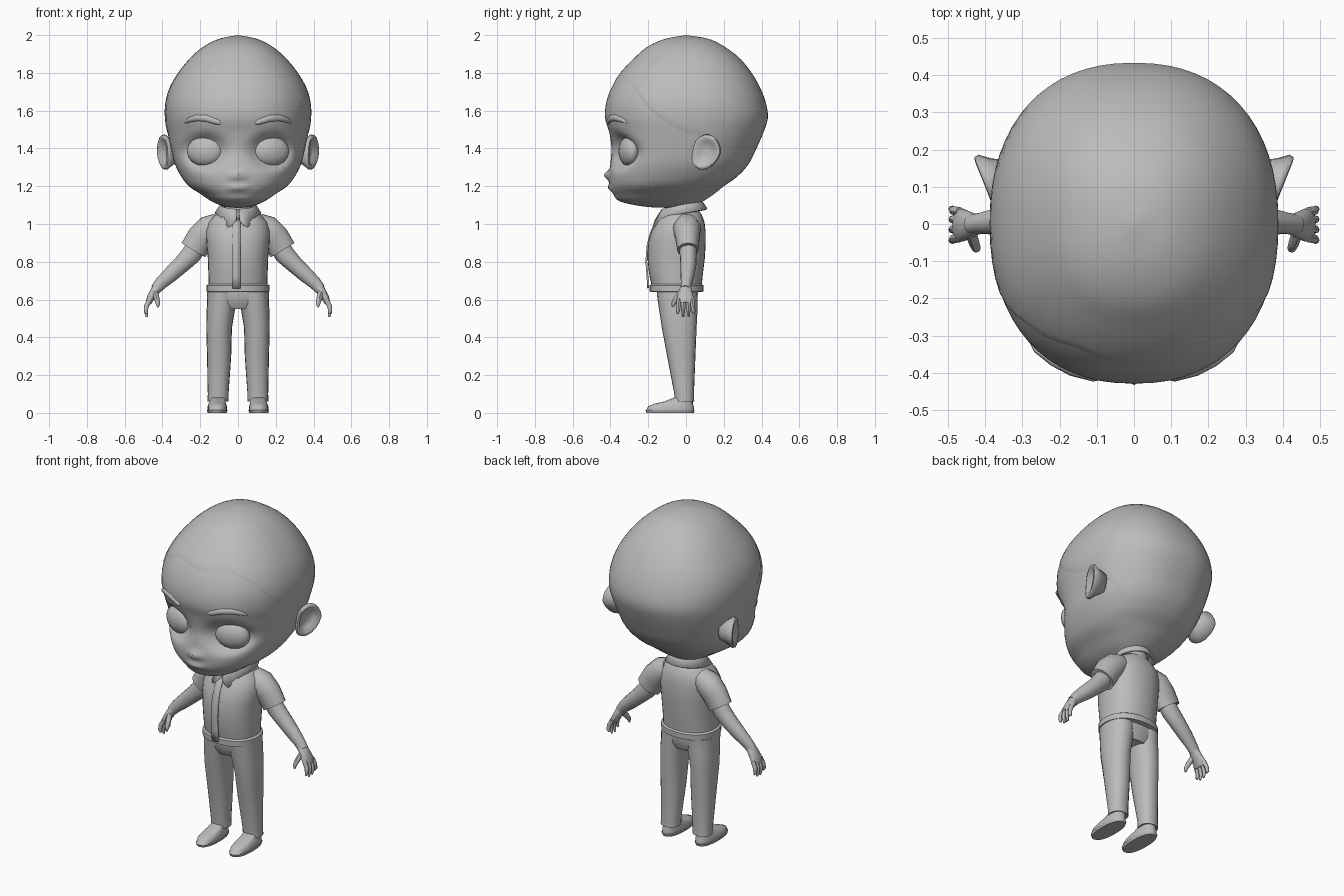
import bpy, bmesh
from math import sin, cos, pi, exp, copysign
from mathutils import Vector

cube = bpy.data.objects.get("Cube")
if cube:
    bpy.data.objects.remove(cube)

GREY = (0.5, 0.5, 0.5, 1)
mat = bpy.data.materials.new("plain grey")
mat.use_nodes = True
mat.diffuse_color = GREY
mat.node_tree.nodes["Principled BSDF"].inputs["Base Color"].default_value = GREY


def skin(name, rings, closed=True, capped=True, thick=0, angle=0.8):
    """Bridge rings of points into one smooth mesh."""
    bm = bmesh.new()
    rows = [[bm.verts.new(p) for p in ring] for ring in rings]
    n = len(rows[0])
    for a, b in zip(rows, rows[1:]):
        for i in range(n if closed else n - 1):
            j = (i + 1) % n
            bm.faces.new((a[i], a[j], b[j], b[i]))
    if capped:
        bm.faces.new(rows[0])
        bm.faces.new(rows[-1])
    bmesh.ops.remove_doubles(bm, verts=bm.verts, dist=1e-5)
    bmesh.ops.recalc_face_normals(bm, faces=bm.faces)
    mesh = bpy.data.meshes.new(name)
    bm.to_mesh(mesh)
    bm.free()
    mesh.materials.append(mat)
    ob = bpy.data.objects.new(name, mesh)
    bpy.context.collection.objects.link(ob)
    if thick:
        mod = ob.modifiers.new("thickness", "SOLIDIFY")
        mod.thickness = thick
        mod.offset = 0
    bpy.ops.object.select_all(action="DESELECT")
    bpy.context.view_layer.objects.active = ob
    ob.select_set(True)
    bpy.ops.object.shade_smooth_by_angle(angle=angle)
    return ob


def spow(v, p):
    return copysign(abs(v) ** p, v)


def oval(c, u, v, n=20, p=1.0):
    return [Vector(c) + Vector(u) * spow(cos(2 * pi * i / n), p)
            + Vector(v) * spow(sin(2 * pi * i / n), p) for i in range(n)]


def stack(name, rows, n=24, p=0.9, s=1):
    """Horizontal rings: (z, centre x, centre y, radius x, radius y)."""
    return skin(name, [oval((s * cx, cy, z), (rx, 0, 0), (0, ry, 0), n, p)
                       for z, cx, cy, rx, ry in rows])


def tube(name, pts, n=14, s=1, ref=(0, 1, 0)):
    """Rings along a path: (x, y, z, radius across, radius along ref)."""
    cs = [Vector((s * q[0], q[1], q[2])) for q in pts]
    rings = []
    for i, q in enumerate(pts):
        t = (cs[min(i + 1, len(cs) - 1)] - cs[max(i - 1, 0)]).normalized()
        v = Vector(ref)
        v = (v - t * v.dot(t)).normalized()
        rings.append(oval(cs[i], t.cross(v) * q[3], v * q[4], n))
    return skin(name, rings)


# Head shape: height, half width, front y, back y
HEAD = [(1.085, 0, -.08, -.08), (1.092, .07, -.22, .03), (1.12, .14, -.35, .09),
        (1.16, .2, -.385, .15), (1.2, .26, -.4, .2), (1.25, .3, -.405, .27),
        (1.32, .335, -.4, .33), (1.4, .355, -.395, .37), (1.48, .372, -.405, .405),
        (1.56, .384, -.428, .43), (1.64, .382, -.423, .42), (1.72, .36, -.395, .39),
        (1.8, .315, -.345, .345), (1.88, .25, -.27, .28), (1.94, .18, -.2, .2),
        (1.98, .1, -.11, .12), (2.0, 0, 0, 0)]
LAST = len(HEAD) - 1


def head_row(t):
    i = min(int(t), LAST - 1)
    f = t - i
    a, b, c, d = (HEAD[min(max(k, 0), LAST)] for k in range(i - 1, i + 3))
    return [q + .5 * f * (r - p + f * (2 * p - 5 * q + 4 * r - w + f * (3 * (q - r) + w - p)))
            for p, q, r, w in zip(a, b, c, d)]


def head_t(z):
    lo, hi = 0, LAST
    for _ in range(24):
        m = (lo + hi) / 2
        lo, hi = (m, hi) if head_row(m)[0] < z else (lo, m)
    return lo


def head_point(a, t, grow=0.0):
    """Point on the head at angle a from the front, with face relief."""
    z, w, front, back = head_row(t)
    k = 1 + grow
    mid, ry = (front + back) / 2, (back - front) / 2
    x = w * k * spow(sin(a), .88)
    y = mid - ry * k * spow(cos(a), .88)
    if y < 0:
        r = ((abs(x) - .175) / .105) ** 2 + ((z - 1.385) / .085) ** 2
        y += .065 * exp(-r * r)
        y -= .03 * exp(-(x / .03) ** 2 - ((z - 1.258) / .024) ** 2)
        y -= .016 * exp(-(x / .05) ** 4 - ((z - 1.192) / .018) ** 2)
    return Vector((x, y, z))


COLS = 64
ANGLES = [2 * pi * i / COLS for i in range(COLS)]
skin("head", [[head_point(a, LAST * r / 80) for a in ANGLES] for r in range(81)], capped=False)

# Hair cap: a thin shell above the hairline
HAIRLINE = [(0, 1.755), (.45, 1.78), (.9, 1.71), (1.25, 1.57), (1.57, 1.48),
            (1.9, 1.45), (2.1, 1.35), (2.35, 1.26), (3.2, 1.25)]


def hairline(a):
    a = min(a, 2 * pi - a)
    for (a0, z0), (a1, z1) in zip(HAIRLINE, HAIRLINE[1:]):
        if a <= a1:
            return z0 + (z1 - z0) * (a - a0) / (a1 - a0)


starts = [head_t(hairline(a)) for a in ANGLES]
skin("hair_cap", [[head_point(a, t0 + (LAST - t0) * r / 28, .008 if r else 0)
                   for a, t0 in zip(ANGLES, starts)] for r in range(29)], capped=False)

# Neck
stack("neck", [(1.02, 0, 0, .075, .075), (1.08, 0, 0, .068, .07), (1.17, 0, 0, .08, .08)])

# Shirt body with a hem band
stack("shirt", [(.64, 0, -.05, .155, .13), (.642, 0, -.05, .166, .142), (.675, 0, -.05, .167, .143),
                (.682, 0, -.05, .155, .134), (.74, 0, -.053, .157, .143), (.82, 0, -.052, .16, .152),
                (.9, 0, -.048, .166, .152), (.96, 0, -.04, .17, .144), (1.01, 0, -.03, .155, .128),
                (1.05, 0, -.025, .12, .108), (1.08, 0, -.02, .08, .08)], 32)

# Button strip down the shirt front
strip = [(1.03, -.14), (1.0, -.167), (.94, -.191), (.88, -.205), (.8, -.21), (.72, -.204), (.66, -.201)]
skin("button_strip", [[(x, y, z) for x in (-.03, -.01, .012)] for z, y in strip],
     closed=False, capped=False, thick=.009)

# Collar: a folded band that opens in points at the front
collar = [[], [], []]
for i in range(33):
    a = .06 + (2 * pi - .12) * i / 32
    d = min(a, 2 * pi - a)
    drop = .055 * exp(-((d - .42) / .3) ** 2)
    tilt = -.022 * cos(a)
    for row, r, z in zip(collar, (.082, .094, .118), (1.075, 1.095, 1.055)):
        low = drop if row is collar[2] else 0
        row.append((r * sin(a), -.022 - (r + .012 + low * .5) * cos(a), z + tilt - low))
skin("collar", collar, closed=False, capped=False, thick=.014)

# Trousers seat
stack("trousers_seat", [(.55, 0, -.042, .1, .085), (.58, 0, -.044, .155, .1),
                        (.62, 0, -.046, .163, .108), (.67, 0, -.046, .16, .11)])

for s, side in ((1, "left_"), (-1, "right_")):
    # Eye, seated in its socket
    tilt = .28 * s
    eye = [oval((s * .175 + sin(b) * sin(tilt) * .05, -.302 - sin(b) * .05 * cos(tilt), 1.385),
                (cos(b) * .1 * cos(tilt), cos(b) * .1 * sin(tilt), 0), (0, 0, cos(b) * .08), 16)
           for b in (pi * (k / 12 - .5) for k in range(13))]
    skin(side + "eye", eye, capped=False)

    # Eyebrow, following the forehead
    brow = []
    for a, z, r in ((.2, 1.533, .006), (.24, 1.54, .015), (.4, 1.56, .018),
                    (.55, 1.562, .017), (.7, 1.55, .013), (.78, 1.535, .004)):
        p = head_point(a, head_t(z))
        brow.append((p.x, p.y, z, r, min(r, .011)))
    tube(side + "eyebrow", brow, 10, s)

    # Ear: flared rim around a shallow bowl
    nrm = Vector((s * .93, -.37, 0))
    along = Vector((s * .37, .93, 0))
    rings = []
    for d, u, v in ((-.07, .035, .05), (-.025, .06, .075), (0, .08, .094), (.014, .078, .09),
                    (.016, .064, .074), (-.008, .045, .055), (-.01, .01, .01)):
        ring = oval(Vector((s * .388, .112, 1.38)) + nrm * d, along * u, (0, 0, v), 18)
        rings.append([p - along * max(0, 1.38 - p.z) * .3 for p in ring])
    skin(side + "ear", rings, angle=1.2)

    # Sleeve and arm
    tube(side + "sleeve", [(.1, .005, 1.0, .06, .06), (.15, .005, .975, .074, .075),
                           (.195, .008, .93, .075, .065), (.236, .01, .862, .073, .056),
                           (.232, .01, .868, .058, .046)], 18, s)
    tube(side + "arm", [(.2, .01, .91, .055, .045), (.25, .012, .835, .053, .045),
                        (.3, .012, .785, .046, .043), (.36, .008, .73, .041, .037),
                        (.41, .002, .685, .034, .029), (.435, -.002, .655, .029, .028)], 16, s)

    # Palm, fingers and thumb
    tube(side + "palm", [(.42, 0, .675, .027, .025), (.44, -.003, .645, .025, .035),
                         (.462, -.003, .61, .021, .045), (.475, -.003, .58, .015, .044)], 14, s)
    for k, (y, tip) in enumerate(((-.04, .525), (-.014, .508), (.012, .51), (.036, .528))):
        tube(side + "finger_" + str(k + 1),
             [(.468, y * .9, .6, .013, .013), (.485, y, .565, .013, .012),
              (.488, y * 1.1, .54, .011, .01), (.482, y * 1.1, tip, .006, .006)], 8, s)
    tube(side + "thumb", [(.44, -.02, .64, .016, .018), (.43, -.05, .605, .015, .016),
                          (.424, -.066, .58, .012, .012), (.424, -.07, .56, .005, .005)], 8, s)

    # Trouser leg
    stack(side + "trouser_leg", [(.065, .106, -.008, .04, .04), (.06, .106, -.008, .055, .052),
                                 (.1, .105, -.01, .055, .052), (.3, .1, -.025, .064, .075),
                                 (.45, .1, -.036, .068, .092), (.53, .093, -.04, .074, .1),
                                 (.58, .086, -.044, .078, .104), (.64, .083, -.046, .08, .109)], 20, s=s)

    # Shoe with a thin sole
    stack(side + "shoe", [(0, .11, -.084, .05, .125), (.014, .11, -.084, .055, .13),
                          (.016, .11, -.084, .051, .126), (.035, .11, -.08, .051, .121),
                          (.05, .109, -.064, .046, .1), (.06, .108, -.04, .042, .076),
                          (.085, .106, -.008, .04, .045)], 24, .85, s)
